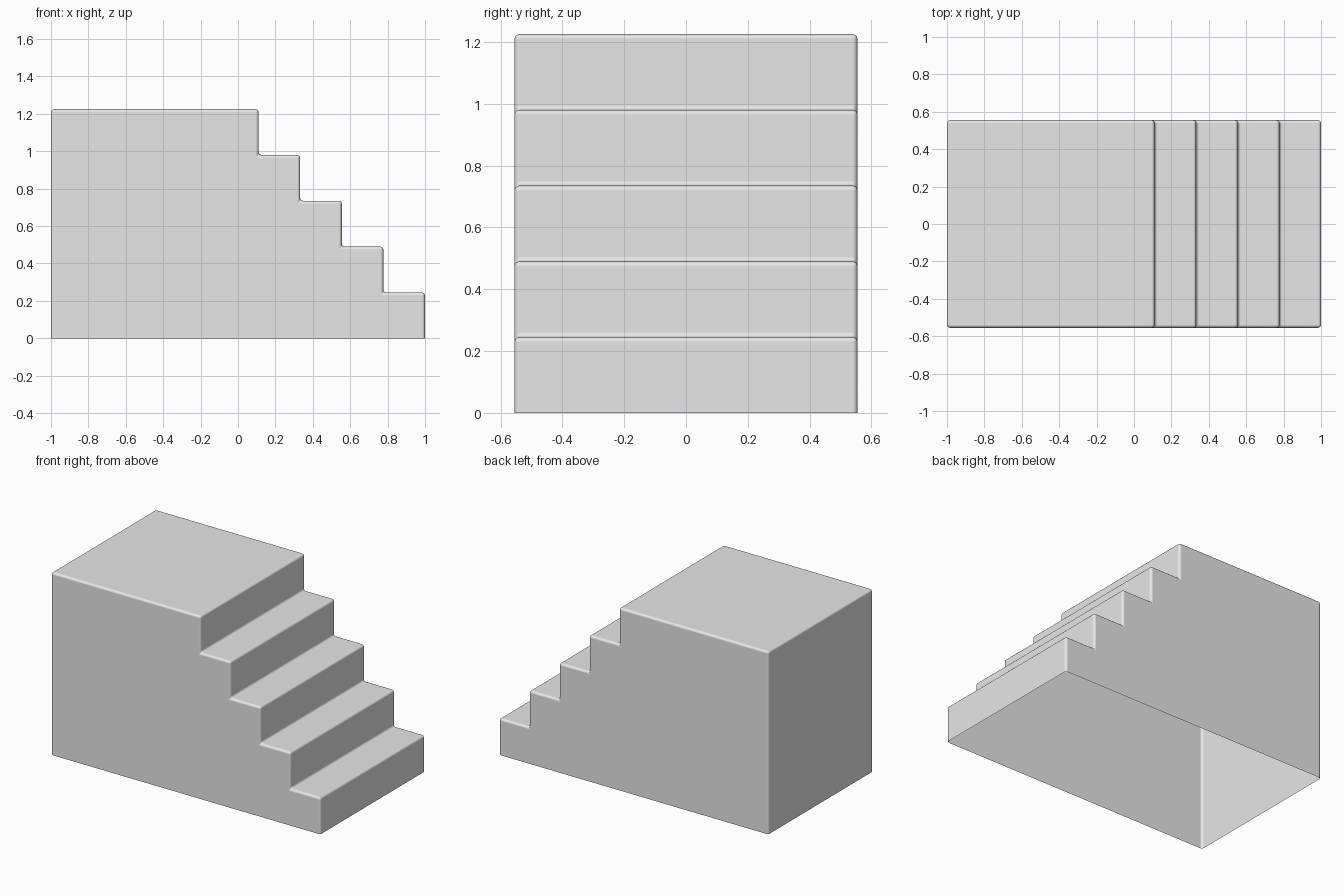
import bpy
import bmesh

cube = bpy.data.objects.get("Cube")
if cube:
    bpy.data.objects.remove(cube, do_unlink=True)

STEPS = 5
RISE = 0.245
TREAD = 0.2225
HALF_DEPTH = 0.555

# Plain grey surface
grey = bpy.data.materials.new("light_grey")
grey.use_nodes = True
colour = (0.8, 0.8, 0.8, 1.0)
grey.diffuse_color = colour
grey.node_tree.nodes["Principled BSDF"].inputs["Base Color"].default_value = colour

# Stepped side profile, from the low end up to the platform
profile = [(-1, 0), (1, 0)]
for i in range(STEPS):
    x = 1 - i * TREAD
    z = (i + 1) * RISE
    profile.append((x, z))
    profile.append((x - TREAD if i < STEPS - 1 else -1, z))

# Extrude the profile across the depth, leaving the underside open
bm = bmesh.new()
side = bm.faces.new([bm.verts.new((x, -HALF_DEPTH, z)) for x, z in profile])
extruded = bmesh.ops.extrude_face_region(bm, geom=[side], use_keep_orig=True)
moved = [v for v in extruded["geom"] if isinstance(v, bmesh.types.BMVert)]
bmesh.ops.translate(bm, verts=moved, vec=(0, 2 * HALF_DEPTH, 0))
bmesh.ops.recalc_face_normals(bm, faces=bm.faces)
underside = [f for f in bm.faces if f.normal.z < -0.9]
bmesh.ops.delete(bm, geom=underside, context="FACES_ONLY")

mesh = bpy.data.meshes.new("stair_block")
bm.to_mesh(mesh)
bm.free()
mesh.materials.append(grey)
stairs = bpy.data.objects.new("stair_block", mesh)
bpy.context.collection.objects.link(stairs)

# Softly rounded edges
for polygon in mesh.polygons:
    polygon.use_smooth = True
bevel = stairs.modifiers.new("rounded_edges", "BEVEL")
bevel.width = 0.016
bevel.segments = 3
bevel.limit_method = "ANGLE"
bevel.harden_normals = True
